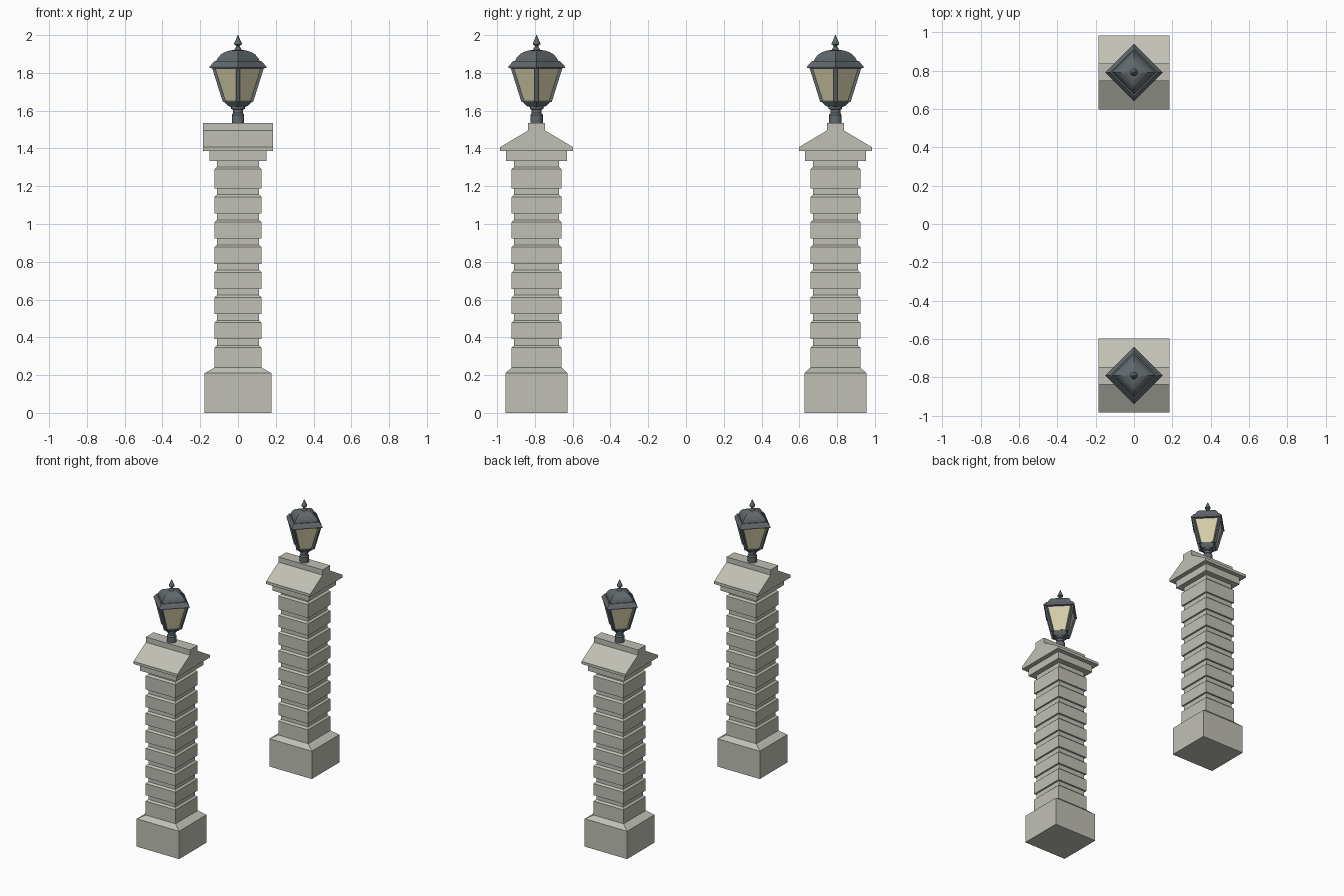
import bpy, bmesh
from math import pi, cos, sin
from mathutils import Vector

if "Cube" in bpy.data.objects:
    bpy.data.objects.remove(bpy.data.objects["Cube"])


def material(name, col):
    m = bpy.data.materials.new(name)
    m.diffuse_color = (*col, 1)
    m.use_nodes = True
    m.node_tree.nodes["Principled BSDF"].inputs["Base Color"].default_value = m.diffuse_color
    return m


STONE = material("stone", (0.53, 0.53, 0.47))
METAL = material("metal", (0.12, 0.14, 0.15))
GLASS = material("glass", (0.66, 0.62, 0.40))


def finish(bm, name, mat, loc):
    bmesh.ops.recalc_face_normals(bm, faces=bm.faces[:])
    me = bpy.data.meshes.new(name)
    bm.to_mesh(me)
    bm.free()
    ob = bpy.data.objects.new(name, me)
    ob.location = loc
    me.materials.append(mat)
    bpy.context.collection.objects.link(ob)
    return ob


def loft(name, rings, mat, loc):
    """Skin a stack of equal-sized point rings and cap both ends."""
    bm = bmesh.new()
    vs = [[bm.verts.new(p) for p in r] for r in rings]
    n = len(rings[0])
    for a, b in zip(vs, vs[1:]):
        for i in range(n):
            j = (i + 1) % n
            bm.faces.new((a[i], a[j], b[j], b[i]))
    bm.faces.new(vs[0])
    bm.faces.new(vs[-1])
    return finish(bm, name, mat, loc)


def rect(hx, hy, z):
    return [(-hx, -hy, z), (hx, -hy, z), (hx, hy, z), (-hx, hy, z)]


def turned(name, profile, n, mat, loc):
    """Regular n-sided solid from (radius, z); n=4 gives corners on the axes."""
    return loft(name, [[(r * cos(2 * pi * i / n), r * sin(2 * pi * i / n), z)
                        for i in range(n)] for r, z in profile], mat, loc)


def smooth(ob):
    bpy.ops.object.select_all(action='DESELECT')
    ob.select_set(True)
    bpy.context.view_layer.objects.active = ob
    bpy.ops.object.shade_smooth_by_angle(angle=0.6)


def bar(bm, p, q, w, d):
    """Four-sided bar from p to q, w wide and d deep in the radial direction."""
    p, q = Vector(p), Vector(q)
    out = Vector((p.x, p.y, 0)).normalized() * d
    side = Vector((-out.y, out.x, 0)).normalized() * w
    ends = [[bm.verts.new(c + s * side + o * out)
             for s, o in ((-1, -1), (1, -1), (1, 1), (-1, 1))] for c in (p, q)]
    a, b = ends
    for i in range(4):
        j = (i + 1) % 4
        bm.faces.new((a[i], a[j], b[j], b[i]))
    bm.faces.new(a)
    bm.faces.new(b)


def pillar(tag, y):
    loc = (0, y, 0)
    # plinth with sloped top
    loft("plinth_" + tag, [rect(0.177, 0.164, 0), rect(0.177, 0.164, 0.21),
                           rect(0.125, 0.132, 0.24)], STONE, loc)
    # grooved shaft: each course has a bevelled top and a flat underside
    bottoms = [0.235] + [0.39 + 0.133 * i for i in range(7)] + [1.335]
    rings = []
    for b, t in zip(bottoms, bottoms[1:]):
        rings += [rect(0.125, 0.132, b), rect(0.125, 0.132, t - 0.045),
                  rect(0.112, 0.119, t - 0.033), rect(0.112, 0.119, t)]
    loft("shaft_" + tag, rings, STONE, loc)
    # neck slab and gabled cap
    loft("neck_" + tag, [rect(0.151, 0.161, 1.333), rect(0.151, 0.161, 1.39)], STONE, loc)
    half = [(0.193, 1.387), (0.193, 1.407), (0.045, 1.495), (0.045, 1.535)]
    outline = half + [(-a, z) for a, z in reversed(half)]
    loft("cap_" + tag, [[(x, a, z) for a, z in outline] for x in (-0.184, 0.184)],
         STONE, loc)

    # lantern stem
    smooth(turned("lantern_stem_" + tag,
                  [(0.033, 1.53), (0.033, 1.578), (0.026, 1.588), (0.026, 1.605),
                   (0.036, 1.61), (0.036, 1.63)], 16, METAL, loc))
    # lantern pan, glass and corner bars
    turned("lantern_pan_" + tag, [(0.038, 1.62), (0.052, 1.625), (0.074, 1.648),
                                  (0.074, 1.66), (0.05, 1.66)], 4, METAL, loc)
    turned("lantern_glass_" + tag, [(0.076, 1.655), (0.133, 1.835)], 4, GLASS, loc)
    bm = bmesh.new()
    for i in range(4):
        c, s = cos(i * pi / 2), sin(i * pi / 2)
        bar(bm, (0.072 * c, 0.072 * s, 1.645), (0.131 * c, 0.131 * s, 1.832), 0.01, 0.008)
    finish(bm, "lantern_bars_" + tag, METAL, loc)
    # lantern roof: eave and curved four-sided dome
    turned("lantern_roof_" + tag,
           [(0.13, 1.823), (0.15, 1.826), (0.15, 1.834), (0.124, 1.862), (0.115, 1.862),
            (0.106, 1.88), (0.09, 1.898), (0.07, 1.91), (0.045, 1.918), (0.015, 1.922)],
           4, METAL, loc)
    # finial
    smooth(turned("lantern_finial_" + tag,
                  [(0.02, 1.915), (0.016, 1.93), (0.009, 1.937), (0.01, 1.945),
                   (0.02, 1.951), (0.02, 1.957), (0.013, 1.972), (0.002, 2.0)],
                  12, METAL, loc))


for tag, y in (("front", -0.791), ("back", 0.791)):
    pillar(tag, y)
